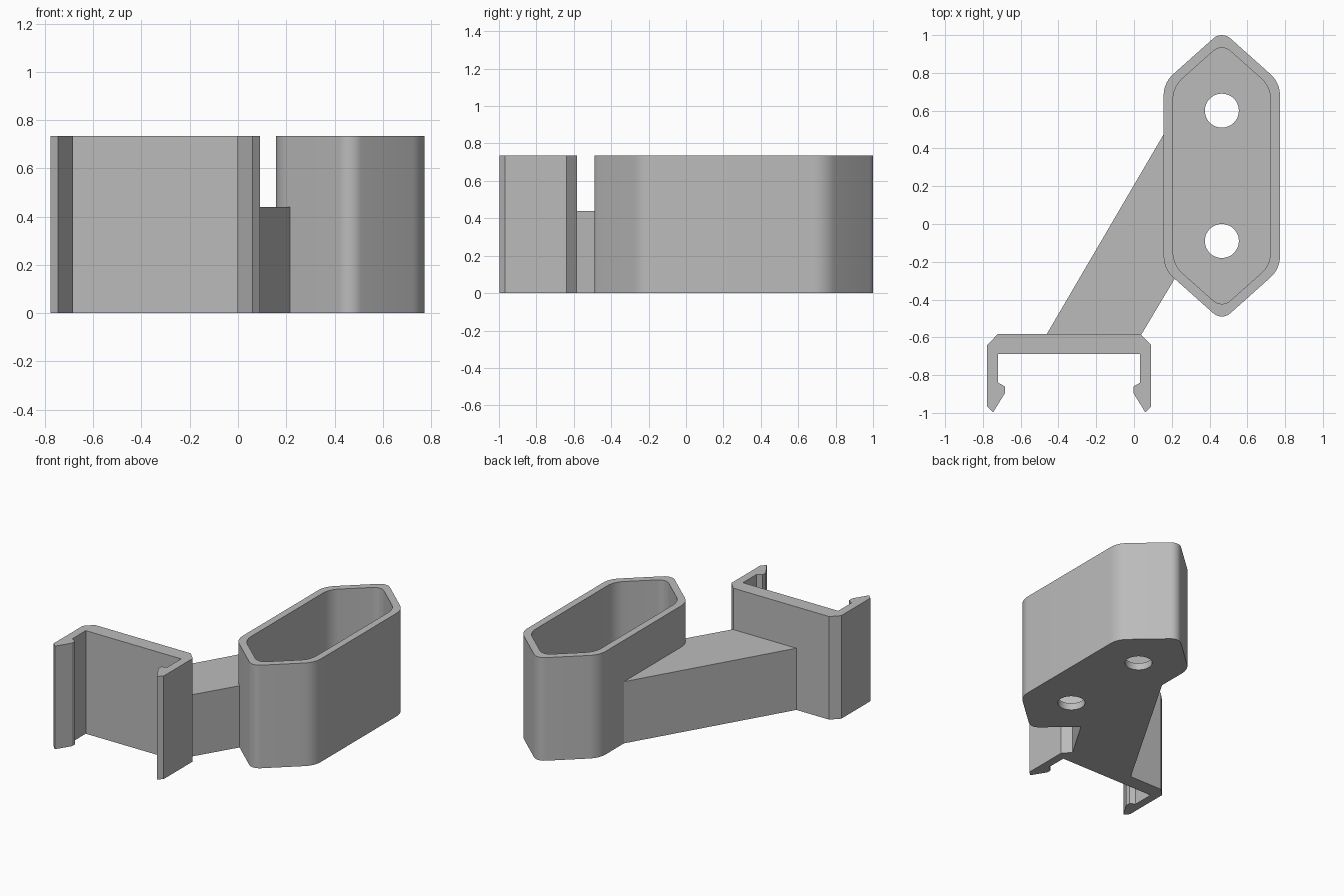
import bpy
import bmesh
from math import cos, sin, tan, pi
from mathutils import Vector

if "Cube" in bpy.data.objects:
    bpy.data.objects.remove(bpy.data.objects["Cube"], do_unlink=True)

HEIGHT = 0.735
ARM_HEIGHT = 0.44
WALL = 0.05
FLOOR = 0.05
CUP_X, CUP_Y = 0.465, 0.255

GREY = (0.5, 0.5, 0.5, 1)
plastic = bpy.data.materials.new("grey plastic")
plastic.use_nodes = True
plastic.diffuse_color = GREY
plastic.node_tree.nodes["Principled BSDF"].inputs["Base Color"].default_value = GREY


def prism(name, outline, bottom, top):
    """Extrude a closed outline of (x, y) points upward."""
    bm = bmesh.new()
    face = bm.faces.new([bm.verts.new((x, y, bottom)) for x, y in outline])
    walls = bmesh.ops.extrude_face_region(bm, geom=[face])
    verts = [v for v in walls["geom"] if isinstance(v, bmesh.types.BMVert)]
    bmesh.ops.translate(bm, verts=verts, vec=(0, 0, top - bottom))
    bmesh.ops.recalc_face_normals(bm, faces=bm.faces)
    mesh = bpy.data.meshes.new(name)
    bm.to_mesh(mesh)
    bm.free()
    mesh.materials.append(plastic)
    obj = bpy.data.objects.new(name, mesh)
    bpy.context.collection.objects.link(obj)
    return obj


def activate(obj):
    bpy.ops.object.select_all(action='DESELECT')
    obj.select_set(True)
    bpy.context.view_layer.objects.active = obj


def cut(obj, cutter):
    """Subtract the cutter and remove it."""
    mod = obj.modifiers.new("cut", 'BOOLEAN')
    mod.operation = 'DIFFERENCE'
    mod.solver = 'EXACT'
    mod.object = cutter
    activate(obj)
    bpy.ops.object.modifier_apply(modifier=mod.name)
    bpy.data.objects.remove(cutter, do_unlink=True)


def fillet(corners, steps=8):
    """Round each (x, y, radius) corner with a tangent arc."""
    points = []
    for i, (x, y, radius) in enumerate(corners):
        p = Vector((x, y))
        a = (Vector(corners[i - 1][:2]) - p).normalized()
        b = (Vector(corners[(i + 1) % len(corners)][:2]) - p).normalized()
        half = a.angle(b) / 2
        centre = p + (a + b).normalized() * radius / sin(half)
        start = p + a * radius / tan(half) - centre
        end = p + b * radius / tan(half) - centre
        sweep = pi - 2 * half
        for k in range(steps + 1):
            t = k / steps
            arc = (start * sin((1 - t) * sweep) + end * sin(t * sweep)) / sin(sweep)
            points.append(tuple(centre + arc))
    return points


def hexagon(half_width, shoulder, apex):
    side, tip = 0.15, 0.068
    corners = [(0, -apex, tip), (half_width, -shoulder, side),
               (half_width, shoulder, side), (0, apex, tip),
               (-half_width, shoulder, side), (-half_width, -shoulder, side)]
    return fillet([(CUP_X + x, CUP_Y + y, r) for x, y, r in corners])


# Long hexagonal cup, open at the top, with two holes in its floor
cup = prism("cup", hexagon(0.308, 0.493, 0.768), 0, HEIGHT)
cut(cup, prism("cavity", hexagon(0.308 - WALL, 0.471, 0.701), FLOOR, HEIGHT + 0.1))
for offset in (-0.345, 0.345):
    circle = [(CUP_X + 0.09 * cos(2 * pi * k / 48),
               CUP_Y + offset + 0.09 * sin(2 * pi * k / 48)) for k in range(48)]
    cut(cup, prism("hole_cutter", circle, -0.1, FLOOR + 0.1))
activate(cup)
bpy.ops.object.shade_smooth_by_angle(angle=0.5)

# Slanted arm, shorter than the other parts, ending inside the cup wall
prism("arm", [(-0.472, -0.6), (0.03, -0.6), (0.23, -0.265),
              (0.18, -0.22), (0.18, 0.514)], 0, ARM_HEIGHT)

# Snap clip: half profile mirrored about its own centre line
CLIP_X = -0.343
half_clip = [(0.378, -0.583), (0.434, -0.64), (0.434, -0.967), (0.403, -0.997),
             (0.34, -0.895), (0.34, -0.86), (0.376, -0.84), (0.376, -0.688)]
profile = [(CLIP_X + x, y) for x, y in half_clip]
profile += [(CLIP_X - x, y) for x, y in reversed(half_clip)]
prism("clip", profile, 0, HEIGHT)
